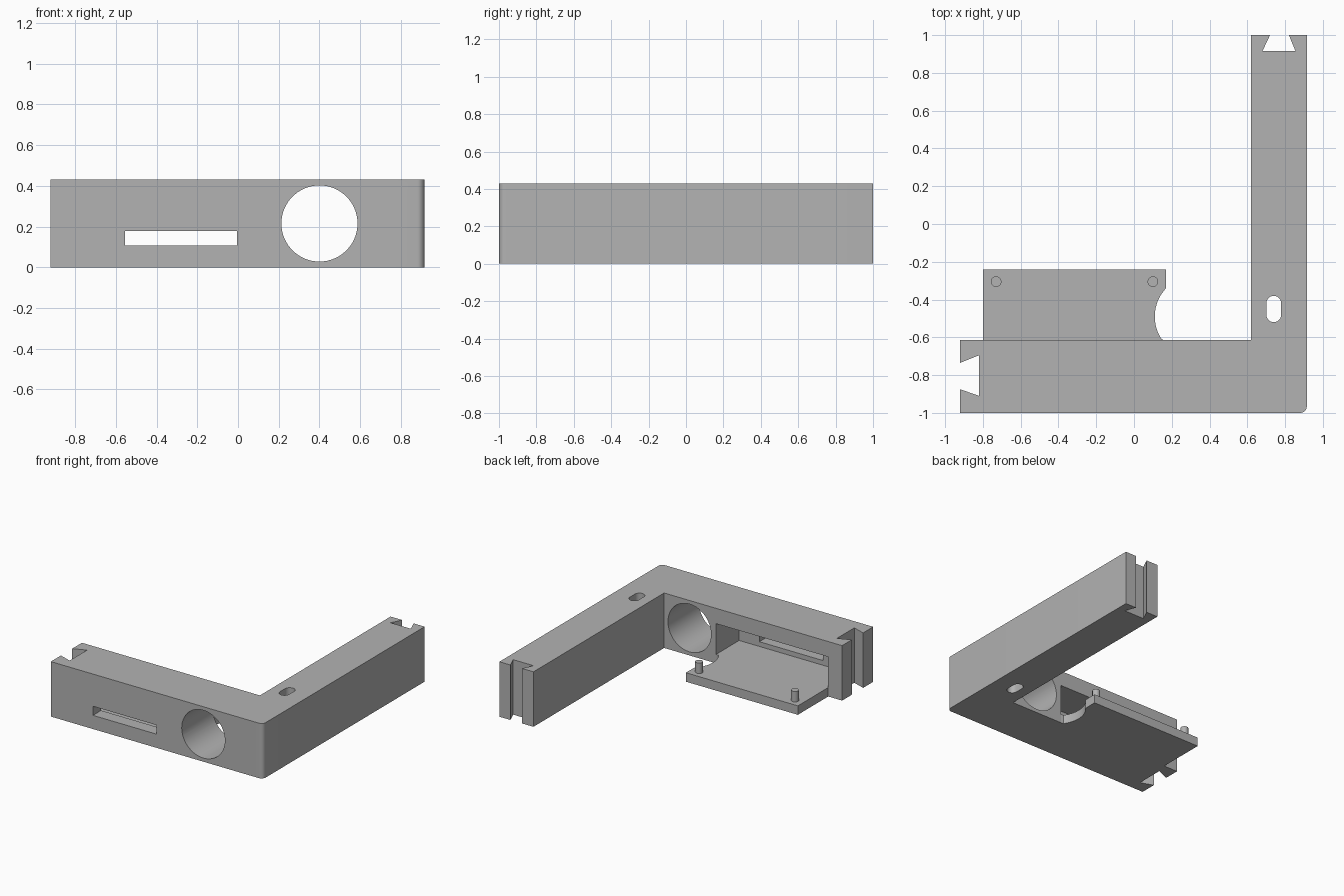
import bpy
import bmesh
from math import cos, sin, pi, radians
from mathutils import Matrix

if "Cube" in bpy.data.objects:
    bpy.data.objects.remove(bpy.data.objects["Cube"], do_unlink=True)

GREY = (0.45, 0.45, 0.45, 1)
grey = bpy.data.materials.new("plain grey")
grey.use_nodes = True
grey.diffuse_color = GREY
grey.node_tree.nodes["Principled BSDF"].inputs["Base Color"].default_value = GREY

HEIGHT = 0.43
PLATE = 0.07
BACK = -0.615      # rear face of the front arm


def arc(cx, cy, r, start, end, steps):
    """Points on an arc, angles in degrees."""
    angles = [radians(start + (end - start) * i / steps) for i in range(steps + 1)]
    return [(cx + r * cos(a), cy + r * sin(a)) for a in angles]


def prism(name, outline, z0, z1, turn=None):
    """Extrude a flat outline upward from z0 to z1, optionally turned."""
    bm = bmesh.new()
    face = bm.faces.new([bm.verts.new((x, y, z0)) for x, y in outline])
    top = bmesh.ops.extrude_face_region(bm, geom=[face])["geom"]
    bmesh.ops.translate(bm, vec=(0, 0, z1 - z0),
                        verts=[v for v in top if isinstance(v, bmesh.types.BMVert)])
    if turn:
        bmesh.ops.transform(bm, matrix=turn, verts=bm.verts)
    bmesh.ops.recalc_face_normals(bm, faces=bm.faces)
    mesh = bpy.data.meshes.new(name)
    bm.to_mesh(mesh)
    bm.free()
    mesh.materials.append(grey)
    obj = bpy.data.objects.new(name, mesh)
    bpy.context.collection.objects.link(obj)
    return obj


def box(name, x0, x1, y0, y1, z0, z1):
    return prism(name, [(x0, y0), (x1, y0), (x1, y1), (x0, y1)], z0, z1)


def activate(obj):
    bpy.ops.object.select_all(action='DESELECT')
    obj.select_set(True)
    bpy.context.view_layer.objects.active = obj


def cut(obj, cutter):
    """Subtract the cutter and discard it."""
    mod = obj.modifiers.new("cut", 'BOOLEAN')
    mod.operation = 'DIFFERENCE'
    mod.solver = 'EXACT'
    mod.object = cutter
    activate(obj)
    bpy.ops.object.modifier_apply(modifier=mod.name)
    bpy.data.objects.remove(cutter, do_unlink=True)


# L-shaped frame with a rounded corner and a dovetail socket at each end
outline = [(-0.92, -1)] + arc(0.88, -0.965, 0.035, -90, 0, 8) + [
    (0.915, 1), (0.82, 1), (0.855, 0.915), (0.68, 0.915), (0.72, 1), (0.62, 1),
    (0.62, BACK), (-0.92, BACK),
    (-0.92, -0.735), (-0.82, -0.695), (-0.82, -0.91), (-0.92, -0.875)]
frame = prism("corner_frame", outline, 0, HEIGHT)

# Rear pocket, front slot, round opening and oblong hole
cut(frame, box("pocket_cutter", -0.8, 0.17, -0.9, -0.5, PLATE, 0.31))
cut(frame, box("slot_cutter", -0.555, -0.005, -1.1, -0.85, 0.107, 0.178))
to_front = Matrix.Rotation(radians(90), 4, 'X')
cut(frame, prism("round_cutter", arc(0.4, 0.215, 0.187, 0, 354, 59), 0.5, 1.1, to_front))
oblong = arc(0.74, -0.419, 0.039, 0, 180, 12) + arc(0.74, -0.481, 0.039, 180, 360, 12)
cut(frame, prism("oblong_cutter", oblong, -0.1, 0.6))

# Thin shelf behind the pocket, with a curved bite in its side
shelf_outline = [(-0.8, BACK), (0.17, BACK)] + arc(0.328, -0.49, 0.218, 214, 137, 18) + [
    (0.17, -0.24), (-0.8, -0.24)]
shelf = prism("shelf", shelf_outline, 0, PLATE)

# Locating pegs on the shelf
pegs = [prism(f"{side}_peg", arc(x, -0.305, 0.028, 0, 345, 23), PLATE - 0.01, 0.152)
        for side, x in (("right", -0.73), ("left", 0.1))]

for part in [frame, shelf] + pegs:
    activate(part)
    bpy.ops.object.shade_smooth_by_angle(angle=radians(30))
